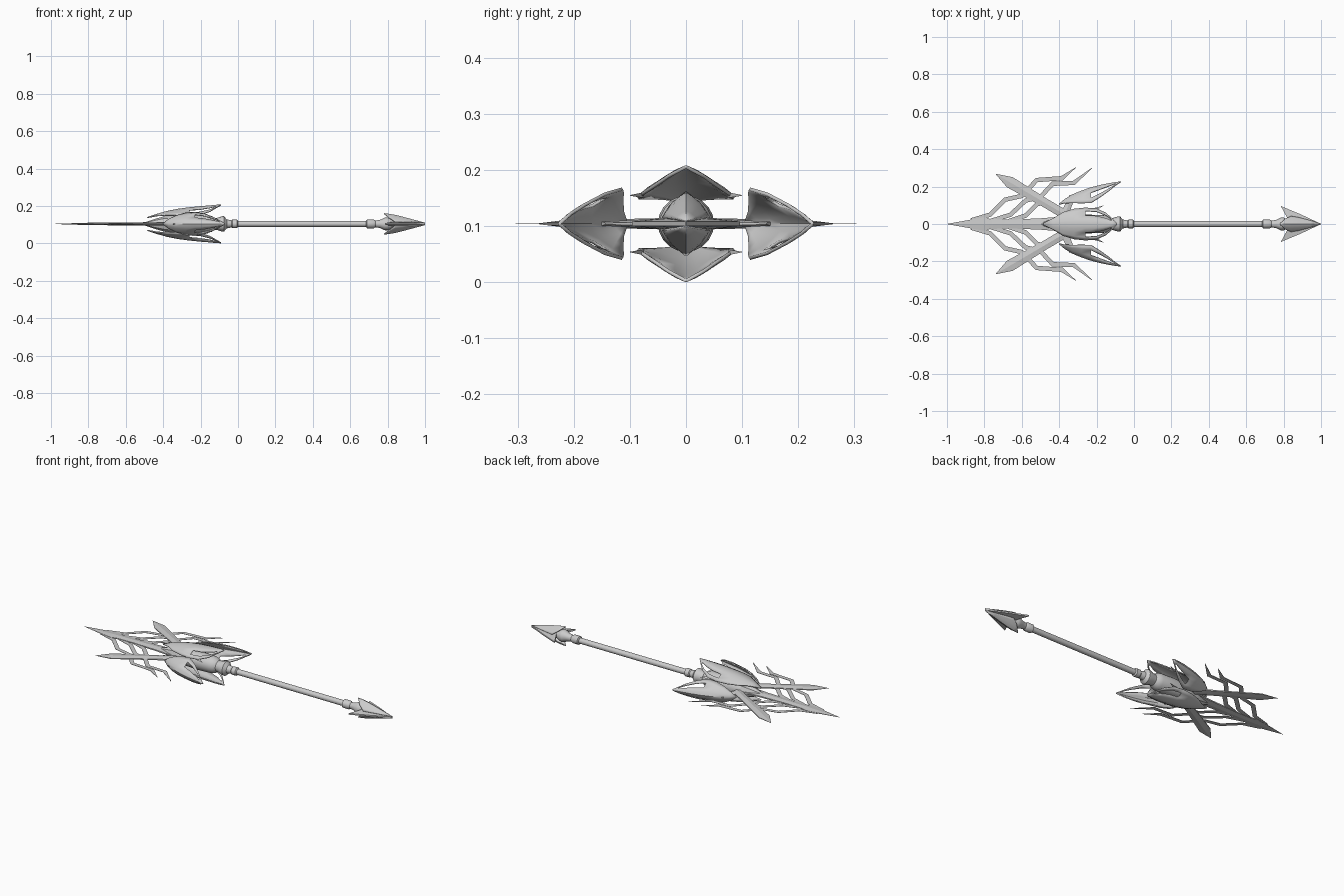
import bpy, bmesh, math
from mathutils import Vector

if "Cube" in bpy.data.objects:
    bpy.data.objects.remove(bpy.data.objects["Cube"])

CZ = 0.104  # height of the long axis

steel = bpy.data.materials.new("grey_steel")
steel.diffuse_color = (0.6, 0.6, 0.6, 1)
steel.use_nodes = True
steel.node_tree.nodes["Principled BSDF"].inputs["Base Color"].default_value = steel.diffuse_color


def finish(name, bm, angle=35, solid=0):
    bmesh.ops.remove_doubles(bm, verts=bm.verts, dist=1e-5)
    bmesh.ops.recalc_face_normals(bm, faces=bm.faces)
    me = bpy.data.meshes.new(name)
    bm.to_mesh(me)
    bm.free()
    me.materials.append(steel)
    ob = bpy.data.objects.new(name, me)
    bpy.context.collection.objects.link(ob)
    ob.location.z = CZ
    if solid:
        mod = ob.modifiers.new("thickness", 'SOLIDIFY')
        mod.thickness = solid
        mod.offset = 0
    bpy.ops.object.select_all(action='DESELECT')
    bpy.context.view_layer.objects.active = ob
    ob.select_set(True)
    bpy.ops.object.shade_smooth_by_angle(angle=math.radians(angle))
    return ob


def loft(name, rings, angle=35):
    """Skin a closed tube over rings of equal point count."""
    bm = bmesh.new()
    vs = [[bm.verts.new(p) for p in ring] for ring in rings]
    n = len(vs[0])
    for a, b in zip(vs, vs[1:]):
        for i in range(n):
            bm.faces.new((a[i], a[(i + 1) % n], b[(i + 1) % n], b[i]))
    bm.faces.new(vs[0])
    bm.faces.new(vs[-1])
    return finish(name, bm, angle)


def lathe(name, profile, n=16):
    """Turn (x, radius) pairs about the long axis."""
    return loft(name, [[(x, max(r, 1e-4) * math.cos(2 * math.pi * i / n),
                         max(r, 1e-4) * math.sin(2 * math.pi * i / n))
                        for i in range(n)] for x, r in profile])


def blade(name, start, end, widths, edge=0.004, ridge=0.010):
    """Ridged flat blade from start to end; widths = (fraction, half width)."""
    a, b = Vector(start), Vector(end)
    d = (b - a).normalized()
    side = Vector((-d.y, d.x))
    rings = []
    for t, w in widths:
        c = a.lerp(b, t)
        k = min(1, w / 0.02) * (1 - 0.55 * t)
        sec = [(w, -edge), (w, edge), (0, ridge), (-w, edge), (-w, -edge), (0, -ridge)]
        rings.append([(c.x + side.x * s, c.y + side.y * s, z * k) for s, z in sec])
    return loft(name, rings, 10)


def bolt(name, pts, mirror, width=0.0115, thick=0.0008):
    """Thin zigzag strip, mitred at its corners and pointed at its outer end."""
    p = [Vector((x, y * mirror)) for x, y in pts]
    rings = []
    for i, c in enumerate(p):
        d0 = (c - p[i - 1]).normalized() if i else (p[1] - c).normalized()
        d1 = (p[i + 1] - c).normalized() if i < len(p) - 1 else d0
        t = (d0 + d1).normalized()
        w = width / max(0.5, t.dot(d0))
        if i == len(p) - 1:
            w = 0.001
        s = Vector((-t.y, t.x)) * w
        rings.append([(c.x + s.x * k, c.y + s.y * k, z)
                      for k, z in ((1, -thick), (1, thick), (-1, thick), (-1, -thick))])
    return loft(name, rings, 10)


COLS = (-1, -0.8, -0.52, -0.25, 0, 0.25, 0.52, 0.8, 1)


def petal(name, rows, angle, holes=(), solid=0.006, power=1.7):
    """Arched leaf shell; rows = (x, ridge radius, half width, edge drop)."""
    ca, sa = math.cos(angle), math.sin(angle)
    bm = bmesh.new()
    grid = []
    for x, r, w, drop in rows:
        line = []
        for v in COLS:
            lat, rad = w * v, r - drop * abs(v) ** power
            line.append(bm.verts.new((x, lat * ca - rad * sa, lat * sa + rad * ca)))
        grid.append(line)
    for i in range(len(rows) - 1):
        for j in range(len(COLS) - 1):
            if i in holes and j in (1, 6):
                continue
            bm.faces.new((grid[i][j], grid[i][j + 1], grid[i + 1][j + 1], grid[i + 1][j]))
    return finish(name, bm, 35, solid)


# shaft with its collars
lathe("shaft", [(-0.06, 0.016), (0.72, 0.016)])
lathe("head_collar", [(-0.14, 0.03), (-0.11, 0.033), (-0.085, 0.041), (-0.075, 0.041),
                      (-0.06, 0.024), (-0.035, 0.019), (-0.03, 0.023), (-0.005, 0.023), (0, 0.016)])
lathe("tail_collar", [(0.685, 0.016), (0.69, 0.024), (0.725, 0.024), (0.735, 0.018),
                      (0.76, 0.022), (0.785, 0.034), (0.80, 0.034), (0.83, 0.022), (0.98, 0.004)])

# barrel body and the hub under the blades
lathe("barrel", [(-0.40, 0.03), (-0.37, 0.043), (-0.34, 0.047), (-0.24, 0.05),
                 (-0.16, 0.047), (-0.14, 0.042), (-0.125, 0.03)], 20)
lathe("hub", [(-0.50, 0.008), (-0.44, 0.028), (-0.39, 0.042), (-0.36, 0.042)], 8)

# long centre blade
blade("centre_blade", (-0.38, 0), (-1.0, 0),
      [(0, 0.04), (0.2, 0.03), (0.45, 0.024), (0.62, 0.026), (0.68, 0.036), (1, 0.0005)])

for m, side in ((1, "left"), (-1, "right")):
    # slanted blade
    blade("slanted_blade_" + side, (-0.36, 0.045 * m), (-0.74, 0.268 * m),
          [(0, 0.025), (0.3, 0.024), (0.8, 0.031), (1, 0.0005)])
    # zigzag bolts sweeping back from the centre blade
    bolt("outer_bolt_" + side, [(-0.87, 0.02), (-0.77, 0.05), (-0.69, 0.13), (-0.60, 0.15),
                                (-0.52, 0.235), (-0.385, 0.245), (-0.31, 0.303)], m)
    bolt("middle_bolt_" + side, [(-0.77, 0.015), (-0.66, 0.05), (-0.58, 0.125), (-0.50, 0.145),
                                 (-0.435, 0.215), (-0.32, 0.22), (-0.225, 0.30)], m)
    bolt("inner_bolt_" + side, [(-0.67, 0.015), (-0.58, 0.045), (-0.52, 0.105), (-0.45, 0.115)], m)
    # strut from the hub to the side petal
    blade("petal_strut_" + side, (-0.38, 0.03 * m), (-0.33, 0.15 * m),
          [(0, 0.022), (1, 0.016)])

# four large petals around the barrel
side_rows = [(-0.40, 0.105, 0.002, 0), (-0.37, 0.13, 0.024, 0.018), (-0.33, 0.155, 0.044, 0.042),
             (-0.28, 0.176, 0.058, 0.064), (-0.23, 0.193, 0.062, 0.080), (-0.18, 0.206, 0.053, 0.062),
             (-0.13, 0.216, 0.034, 0.036), (-0.10, 0.221, 0.018, 0.016), (-0.07, 0.225, 0.001, 0)]
top_rows = [(-0.485, 0.034, 0.004, 0), (-0.43, 0.052, 0.03, 0.008), (-0.38, 0.066, 0.062, 0.02),
            (-0.32, 0.078, 0.080, 0.032), (-0.26, 0.086, 0.086, 0.040), (-0.20, 0.092, 0.082, 0.042),
            (-0.15, 0.096, 0.058, 0.030), (-0.12, 0.099, 0.032, 0.015), (-0.09, 0.101, 0.001, 0)]
for k, (name, rows) in enumerate((("top_petal", top_rows), ("left_petal", side_rows),
                                  ("bottom_petal", top_rows), ("right_petal", side_rows))):
    petal(name, rows, k * math.pi / 2, holes=(4, 5, 6))

# small thorns on the edges of the upper and lower petals
for m in (1, -1):
    for s in (1, -1):
        loft("petal_thorn", [[(-0.24, 0.078 * m, 0.046 * s), (-0.20, 0.075 * m, 0.056 * s),
                              (-0.20, 0.075 * m, 0.046 * s)],
                             [(-0.16, 0.1 * m, 0.05 * s), (-0.159, 0.1 * m, 0.051 * s),
                              (-0.159, 0.1 * m, 0.05 * s)]], 10)

# barbed tail point: flat side fins and arched upper and lower fins
for m, side in ((1, "left"), (-1, "right")):
    loft("tail_fin_" + side, [[(x, a * m, -t), (x, a * m, t), (x2, b * m, 0.004), (x2, b * m, -0.004)]
                              for x, a, t, x2, b in ((1.0, 0, 0.001, 1.0, 0.0005),
                                                     (0.90, 0, 0.012, 0.895, 0.05),
                                                     (0.83, 0.012, 0.012, 0.785, 0.096))], 10)
tail_rows = [(1.0, 0.004, 0.001, 0), (0.94, 0.02, 0.018, 0.012), (0.88, 0.036, 0.034, 0.026),
             (0.84, 0.046, 0.041, 0.036), (0.81, 0.051, 0.028, 0.02), (0.78, 0.055, 0.001, 0)]
petal("tail_upper_fin", tail_rows, 0, solid=0.005, power=1.4)
petal("tail_lower_fin", tail_rows, math.pi, solid=0.005, power=1.4)
